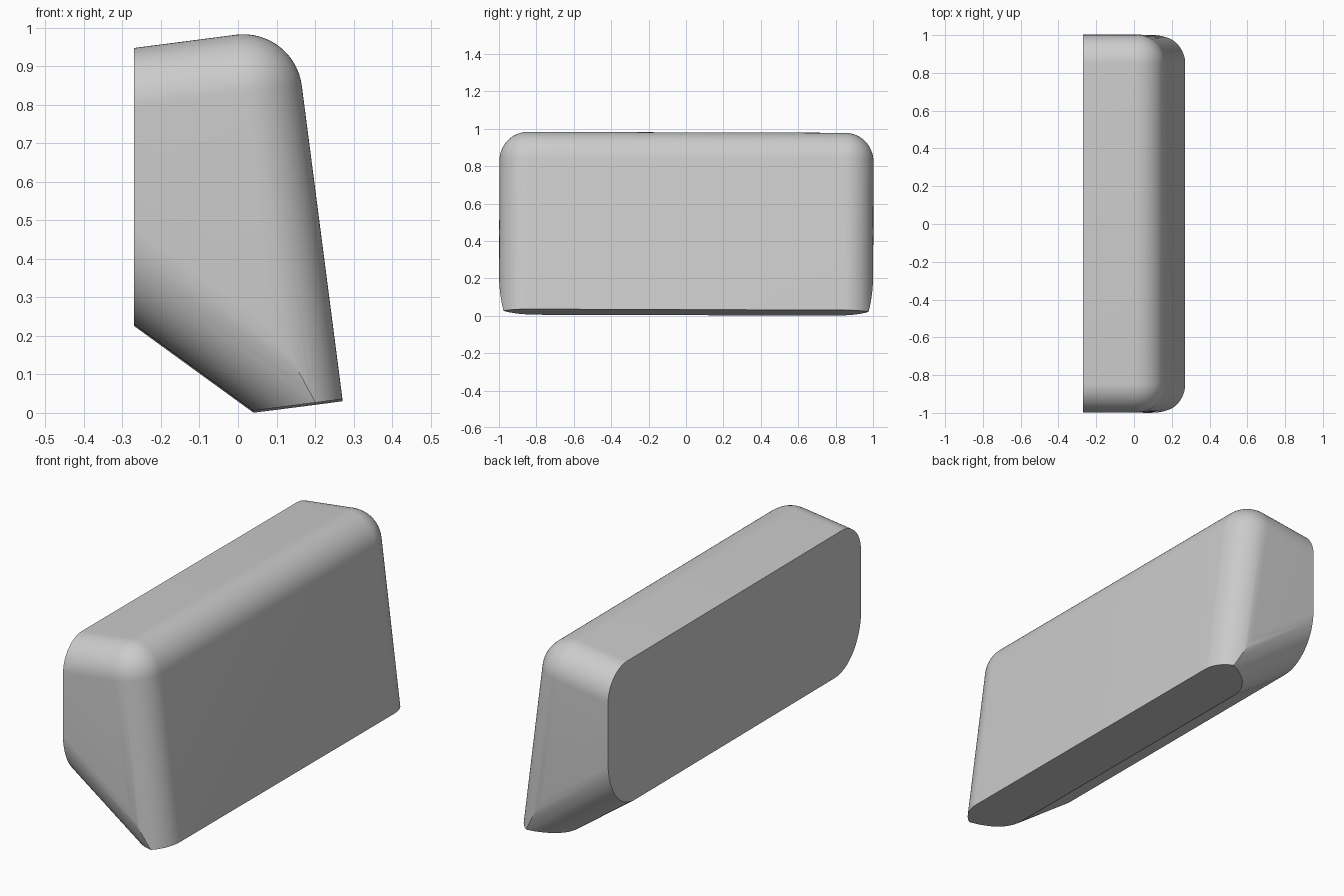
import bpy, bmesh, math
from mathutils import Matrix, Vector

cube = bpy.data.objects.get("Cube")
if cube:
    bpy.data.objects.remove(cube, do_unlink=True)

LEAN = 0.129       # tilt of the top, front and base
SLOPE = 0.628      # tilt of the sloping underside

grey = bpy.data.materials.new("plain grey")
grey.use_nodes = True
colour = (0.6, 0.6, 0.6, 1)
grey.diffuse_color = colour
grey.node_tree.nodes["Principled BSDF"].inputs["Base Color"].default_value = colour


def rounded_box(name, lo, hi, angle, origin, radius, chosen):
    """Box from lo to hi, chosen edges rounded, turned about y, then moved."""
    lo, hi = Vector(lo), Vector(hi)
    bm = bmesh.new()
    bmesh.ops.create_cube(bm, size=1)
    for v in bm.verts:
        v.co = Vector([(hi[i] - lo[i]) * v.co[i] + (hi[i] + lo[i]) / 2 for i in range(3)])
    edges = [e for e in bm.edges if chosen(*(v.co for v in e.verts))]
    bmesh.ops.bevel(bm, geom=edges, offset=radius, offset_type='OFFSET',
                    segments=16, profile=0.5, affect='EDGES', clamp_overlap=False)
    bmesh.ops.transform(bm, verts=bm.verts,
                        matrix=Matrix.Translation(origin) @ Matrix.Rotation(angle, 4, 'Y'))
    bmesh.ops.recalc_face_normals(bm, faces=bm.faces)
    mesh = bpy.data.meshes.new(name)
    bm.to_mesh(mesh)
    bm.free()
    obj = bpy.data.objects.new(name, mesh)
    bpy.context.collection.objects.link(obj)
    mesh.materials.append(grey)
    return obj


# Main block: round every edge of the top and front except the far ones
def top_front_edges(a, b):
    mid = (a + b) / 2
    on_end, on_top, on_front = abs(mid.y) > 0.9, mid.z > -0.01, mid.x > -0.01
    return on_top + on_front + on_end == 2


block = rounded_box("wedge_block", (-1, -1, -1.6), (0, 1, 0), -LEAN,
                    (0.146, 0, 0.999), 0.153, top_front_edges)

# Sloping underside with rounded ends, used to trim the block
trim = rounded_box("underside_trim", (-1.5, -1.0005, 0), (1.5, 1.0005, 2.5), SLOPE,
                   (-0.27, 0, 0.228), 0.21,
                   lambda a, b: max(a.z, b.z) < 0.01 and abs(a.y + b.y) > 1)
trim.hide_render = True

bpy.context.view_layer.objects.active = block
block.select_set(True)
mod = block.modifiers.new("trim", 'BOOLEAN')
mod.operation, mod.solver, mod.object = 'INTERSECT', 'EXACT', trim
bpy.ops.object.modifier_apply(modifier=mod.name)
bpy.data.objects.remove(trim, do_unlink=True)

# Flat cuts for the back and the base
bm = bmesh.new()
bm.from_mesh(block.data)
base_normal = (math.sin(LEAN), 0, -math.cos(LEAN))
for point, normal in [((-0.27, 0, 0), (-1, 0, 0)), ((0.04, 0, 0.003), base_normal)]:
    cut = bmesh.ops.bisect_plane(bm, geom=bm.verts[:] + bm.edges[:] + bm.faces[:],
                                 plane_co=point, plane_no=normal, clear_outer=True)
    rim = [g for g in cut["geom_cut"] if isinstance(g, bmesh.types.BMEdge)]
    bmesh.ops.edgeloop_fill(bm, edges=rim)
bmesh.ops.rotate(bm, verts=bm.verts, cent=(0, 0, 0), matrix=Matrix.Rotation(-0.003, 3, 'X'))
bmesh.ops.recalc_face_normals(bm, faces=bm.faces)
for f in bm.faces:
    f.material_index = 0
bm.to_mesh(block.data)
bm.free()
bpy.ops.object.shade_smooth_by_angle(angle=math.radians(25))
